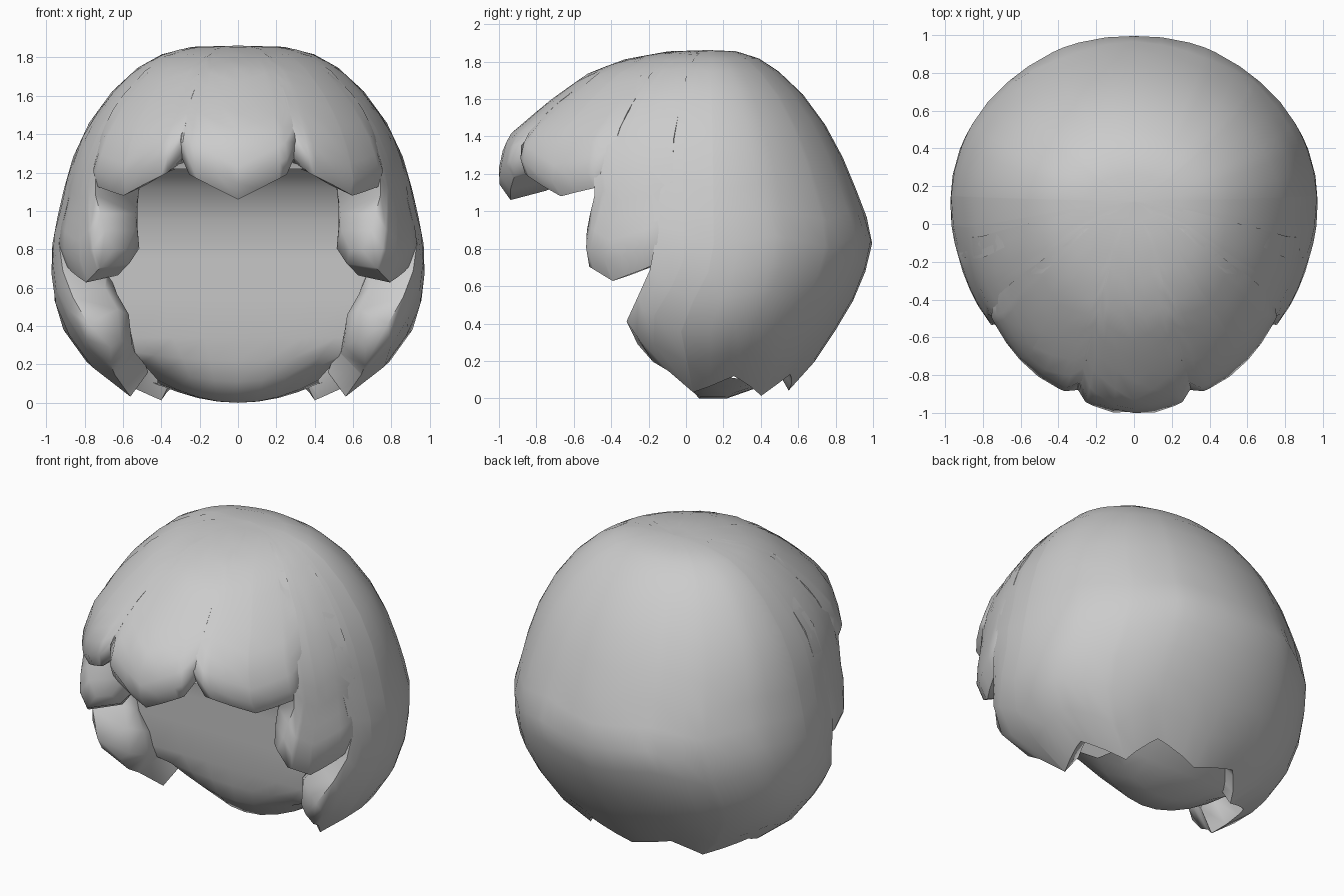
import bpy, bmesh, math

if "Cube" in bpy.data.objects:
    bpy.data.objects.remove(bpy.data.objects["Cube"])

# Head profile rows: z, half width, back y, front y
ROWS = [(1.862, 0.0, .12, .12), (1.855, .26, .28, -.10), (1.81, .42, .41, -.34),
        (1.73, .55, .52, -.54), (1.58, .70, .67, -.74), (1.39, .82, .79, -.95),
        (1.2, .89, .88, -.99), (1.03, .925, .94, -.96), (.88, .965, 1.005, -.93),
        (.72, .975, .975, -.92), (.55, .965, .91, -.88), (.38, .91, .81, -.82),
        (.2, .78, .69, -.68), (.0, .59, .56, -.5), (-.1, .5, .5, -.4)]
CY = .12
CORE_Z = .8


def lerp_table(pts, x):
    if x <= pts[0][0]:
        return pts[0][1]
    for (x0, y0), (x1, y1) in zip(pts, pts[1:]):
        if x <= x1:
            return y0 + (y1 - y0) * (x - x0) / (x1 - x0)
    return pts[-1][1]


def row_at(t):
    i = min(int(t), len(ROWS) - 2)
    f = t - i
    return [p + (q - p) * f for p, q in zip(ROWS[i], ROWS[i + 1])]


def t_for_z(z):
    return lerp_table([(-r[0], i) for i, r in enumerate(ROWS)], -z)


def skin(phi, row, k):
    """Point on the head at angle phi from the front, shrunk by k towards the core."""
    z, a, yb, yf = row
    c = math.cos(math.radians(phi))
    x = a * math.sin(math.radians(phi)) * k
    y = CY - (c * (CY - yf) if c > 0 else c * (yb - CY)) * k
    if z < CORE_Z:
        z = CORE_Z + (z - CORE_Z) * k
    z -= (1 - k) * 1.6 * max(0, z - 1.2)
    return (x, y, z)


def finish(bm, name):
    bmesh.ops.remove_doubles(bm, verts=bm.verts, dist=.0005)
    loose = [v for v in bm.verts if not v.link_faces]
    bmesh.ops.delete(bm, geom=loose, context='VERTS')
    bmesh.ops.recalc_face_normals(bm, faces=bm.faces)
    me = bpy.data.meshes.new(name)
    bm.to_mesh(me)
    bm.free()
    ob = bpy.data.objects.new(name, me)
    bpy.context.collection.objects.link(ob)
    return ob


def lock(name, hem, cols, swell=1.0, edge_z=1.5, edge=.96, start=None, pivot=180, sign=1,
         rows=14, inner=.72, lined=5):
    """Panel of hair from the crown to a shaped hem; its lowest rows turn inwards as a lining."""
    p0, p1 = hem[0][0], hem[-1][0]
    angles = sorted(set([p0 + (p1 - p0) * i / cols for i in range(cols + 1)] + [h[0] for h in hem]))
    n = len(angles)
    bm = bmesh.new()
    outer, inn = [], []
    for j in range(rows + 1):
        orow, irow = [], []
        for i, phi in enumerate(angles):
            r = row_at(t_for_z(lerp_table(hem, phi)) * j / rows)
            ko = 1 + (swell - 1) * min(1, max(0, (1.65 - r[0]) / .35))
            ki = inner
            if i in (0, n - 1):
                w = min(1, max(0, (edge_z - r[0]) / .25))
                ko -= (1 - edge) * w
                ki += .06 * w
            if j == rows:
                ko -= .04
                ki += .08
            a = phi
            if start:
                s = lerp_table(start, r[0])
                a = pivot + (phi - pivot) * (pivot - s) / (pivot - p0)
            x, y, z = skin(a, r, ko)
            orow.append(bm.verts.new((x * sign, y, z)))
            x, y, z = skin(a, r, ki)
            irow.append(bm.verts.new((x * sign, y, z + (.05 if j == rows and z > 1 else 0))))
        outer.append(orow)
        inn.append(irow)
    for j in range(rows):
        for g in (outer, inn) if j >= rows - lined else (outer,):
            for i in range(n - 1):
                bm.faces.new((g[j][i], g[j][i + 1], g[j + 1][i + 1], g[j + 1][i]))
        if j >= rows - lined:
            for i in (0, n - 1):
                bm.faces.new((outer[j][i], outer[j + 1][i], inn[j + 1][i], inn[j][i]))
    for i in range(n - 1):
        bm.faces.new((outer[rows][i], outer[rows][i + 1], inn[rows][i + 1], inn[rows][i]))
    return finish(bm, name)


parts = []

# Centre fringe
parts.append(lock("fringe_center", [(-21.5, 1.29), (-17, 1.19), (0, 1.06), (17, 1.19), (21.5, 1.29)],
                  6, swell=1.015))

# Side fringe and long side locks, both sides
for side, s in (("right", 1), ("left", -1)):
    parts.append(lock("fringe_" + side, [(20.5, 1.29), (25, 1.20), (42, 1.08), (57, 1.13), (62, 1.2)],
                      6, swell=1.015, sign=s))
    parts.append(lock("side_lock_" + side, [(47, .80), (51, .70), (59, .62), (69, .68), (80, .76)],
                      6, edge_z=1.15, edge=.95, sign=s, inner=.68, lined=7, pivot=80,
                      start=[(.72, 46), (.85, 48), (1.1, 56), (1.3, 57)]))

# Back hair with forward lobes and jagged hem
half = [(74, .25), (78, .17), (83, .12), (92, .0), (114, .09), (138, -.02), (157, .1)]
hem = half + [(180, .01)] + [(360 - p, z) for p, z in reversed(half)]
parts.append(lock("back_hair", hem, 24, edge_z=.8, edge=.97, lined=6,
                  start=[(.2, 62), (.3, 60), (.43, 62), (.58, 69), (.75, 74)]))

# Inner lining: nape hair curling under the hem, then rising as a panel that bows up to the fringe
# Section rows: y, z, half width, set-back of the outer edges, lift of the outer edges
LINING = [(.62, .24, .50, -.12, .02), (.42, .07, .46, -.05, .04), (.22, .0, .42, .1, .1),
          (.07, .0, .42, .1, .12), (-.03, .11, .5, .06, .1), (-.06, .22, .58, 0, .05),
          (-.08, .34, .68, 0, 0), (-.1, .55, .78, 0, 0), (-.1, .75, .8, 0, 0),
          (-.12, .95, .78, 0, 0), (-.2, 1.12, .72, 0, 0), (-.34, 1.24, .66, 0, 0),
          (-.55, 1.28, .58, 0, 0), (-.78, 1.22, .4, 0, 0)]
bm = bmesh.new()
grid = []
for y, z, w, back, lift in LINING:
    grid.append([bm.verts.new((w * u / 4, y + back * (u / 4) ** 2, z + lift * (u / 4) ** 2))
                 for u in range(-4, 5)])
for a, b in zip(grid, grid[1:]):
    for i in range(8):
        bm.faces.new((a[i], a[i + 1], b[i + 1], b[i]))
parts.append(finish(bm, "inner_lining"))

bpy.ops.object.select_all(action='DESELECT')
for ob in parts:
    ob.select_set(True)
bpy.context.view_layer.objects.active = parts[0]
bpy.ops.object.shade_smooth_by_angle(angle=math.radians(60))
